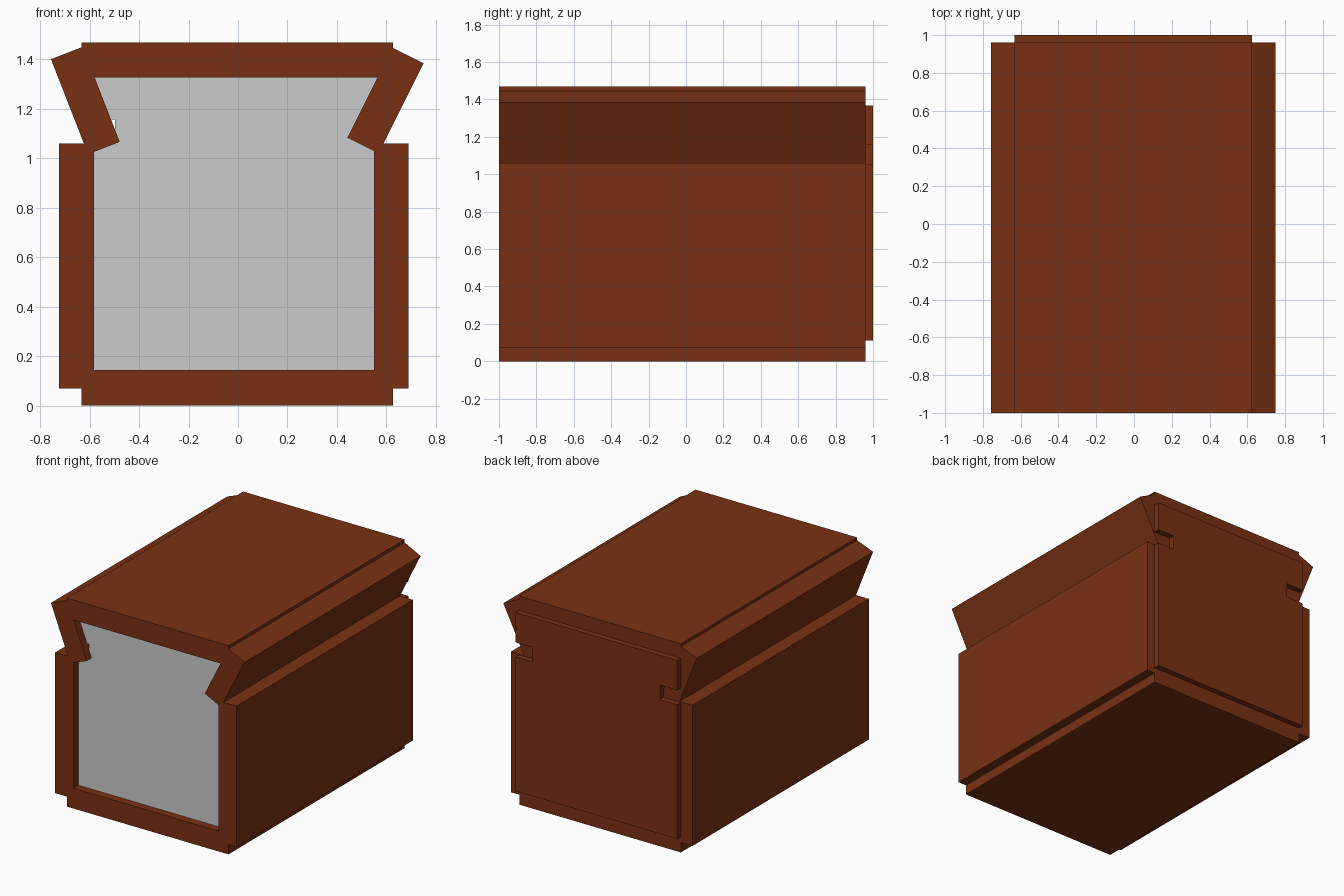
import bpy
import bmesh

if "Cube" in bpy.data.objects:
    bpy.data.objects.remove(bpy.data.objects["Cube"])

wood = bpy.data.materials.new("dark_wood")
wood.diffuse_color = (0.19, 0.031, 0.006, 1)
wood.use_nodes = True
wood.node_tree.nodes["Principled BSDF"].inputs["Base Color"].default_value = wood.diffuse_color


def prism(name, profile, y0, y1, mat=None):
    """Extrude an (x, z) outline from y0 to y1."""
    bm = bmesh.new()
    face = bm.faces.new([bm.verts.new((x, y0, z)) for x, z in profile])
    grown = bmesh.ops.extrude_face_region(bm, geom=[face])
    verts = [g for g in grown["geom"] if isinstance(g, bmesh.types.BMVert)]
    bmesh.ops.translate(bm, verts=verts, vec=(0, y1 - y0, 0))
    bmesh.ops.recalc_face_normals(bm, faces=bm.faces)
    mesh = bpy.data.meshes.new(name)
    bm.to_mesh(mesh)
    bm.free()
    if mat:
        mesh.materials.append(mat)
    obj = bpy.data.objects.new(name, mesh)
    bpy.context.collection.objects.link(obj)
    return obj


def rect(x0, x1, z0, z1):
    return [(x0, z0), (x1, z0), (x1, z1), (x0, z1)]


FRONT, BACK = -1.0, 0.96

# Planks of the case, all running front to back
planks = {
    "bottom_plank": rect(-0.632, 0.626, 0.0, 0.143),
    "top_plank": rect(-0.632, 0.626, 1.327, 1.468),
    "left_wall": rect(-0.723, -0.582, 0.07, 1.06),
    "right_wall": rect(0.55, 0.69, 0.07, 1.06),
    "left_slanted_plank": [(-0.756, 1.40), (-0.628, 1.45),
                           (-0.478, 1.066), (-0.606, 1.016)],
    "right_slanted_plank": [(0.75, 1.384), (0.624, 1.447),
                            (0.442, 1.083), (0.568, 1.02)],
}
for name, outline in planks.items():
    prism(name, outline, FRONT, BACK, wood)

# End panels: a rectangle with a notch cut into each side
L, R, NL, NR = -0.632, 0.626, -0.497, 0.495
Z0, Z1, N0, N1 = 0.11, 1.367, 1.055, 1.157
panel = [(L, Z0), (R, Z0), (R, N0), (NR, N0), (NR, N1), (R, N1),
         (R, Z1), (L, Z1), (L, N1), (NL, N1), (NL, N0), (L, N0)]
prism("back_panel", panel, 0.93, 1.0, wood)
prism("front_screen", panel, -0.945, -0.88)
